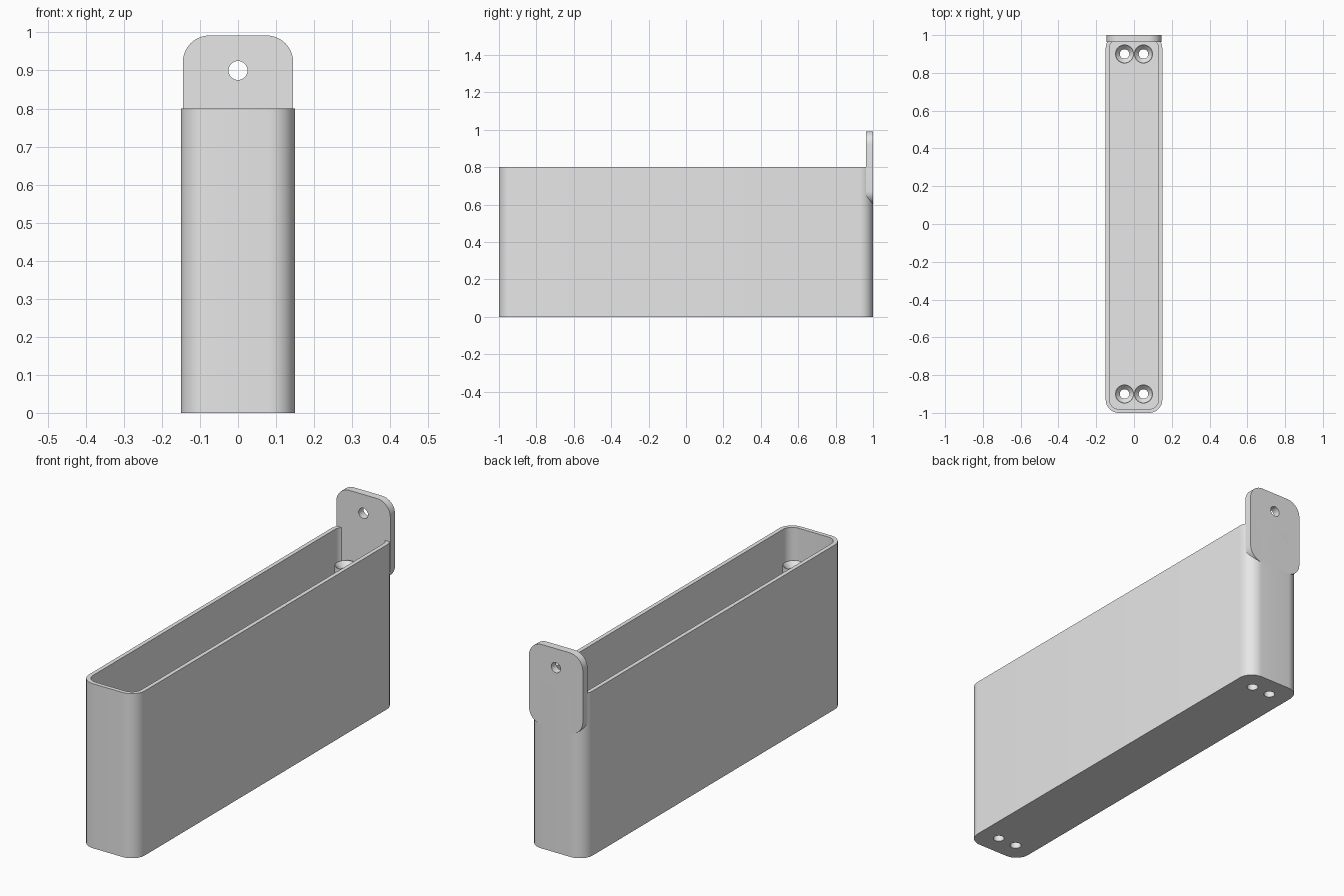
import bpy, bmesh, math
from mathutils import Matrix, Vector

cube = bpy.data.objects.get("Cube")
if cube:
    bpy.data.objects.remove(cube, do_unlink=True)

grey = bpy.data.materials.new("light_grey")
grey.use_nodes = True
grey.diffuse_color = (0.8, 0.8, 0.8, 1)
grey.node_tree.nodes["Principled BSDF"].inputs["Base Color"].default_value = (0.8, 0.8, 0.8, 1)


def make_object(name, bm):
    bmesh.ops.recalc_face_normals(bm, faces=bm.faces)
    mesh = bpy.data.meshes.new(name)
    bm.to_mesh(mesh)
    bm.free()
    mesh.materials.append(grey)
    obj = bpy.data.objects.new(name, mesh)
    bpy.context.collection.objects.link(obj)
    return obj


def rounded_prism(name, half_w, half_h, radius, depth, matrix, steps=10):
    """Rounded rectangle in XY extruded along +Z, then placed by matrix."""
    bm = bmesh.new()
    verts = []
    for i, (sx, sy) in enumerate(((1, 1), (-1, 1), (-1, -1), (1, -1))):
        for k in range(steps + 1):
            a = math.pi / 2 * (i + k / steps)
            verts.append(bm.verts.new((sx * (half_w - radius) + radius * math.cos(a),
                                       sy * (half_h - radius) + radius * math.sin(a), 0)))
    face = bm.faces.new(verts)
    ext = bmesh.ops.extrude_face_region(bm, geom=[face])
    top = [v for v in ext["geom"] if isinstance(v, bmesh.types.BMVert)]
    bmesh.ops.translate(bm, verts=top, vec=(0, 0, depth))
    bm.transform(matrix)
    return make_object(name, bm)


def cylinder(name, radius, depth, matrix):
    bm = bmesh.new()
    bmesh.ops.create_cone(bm, cap_ends=True, segments=32, radius1=radius,
                          radius2=radius, depth=depth, matrix=matrix)
    return make_object(name, bm)


def cut(obj, cutter):
    """Subtract the cutter, bake the result and discard the cutter."""
    cutter.hide_render = True
    mod = obj.modifiers.new("cut", 'BOOLEAN')
    mod.operation, mod.solver, mod.object = 'DIFFERENCE', 'EXACT', cutter
    bpy.context.view_layer.objects.active = obj
    bpy.ops.object.modifier_apply(modifier=mod.name)
    bpy.data.objects.remove(cutter, do_unlink=True)


def lathe(name, profile, centre, steps=32):
    """Closed ring profile of (radius, height) pairs turned about Z."""
    bm = bmesh.new()
    rings = []
    for k in range(steps):
        a = math.tau * k / steps
        rings.append([bm.verts.new((r * math.cos(a), r * math.sin(a), z)) for r, z in profile])
    n = len(profile)
    for k in range(steps):
        a, b = rings[k], rings[(k + 1) % steps]
        for j in range(n):
            bm.faces.new((a[j], b[j], b[(j + 1) % n], a[(j + 1) % n]))
    bm.transform(Matrix.Translation(centre))
    return make_object(name, bm)


WALL, HEIGHT, BORE, POST_TOP = 0.02, 0.8, 0.025, 0.66
post_spots = [(x, y) for x in (-0.05, 0.05) for y in (-0.9, 0.9)]

# Open tray with rounded vertical corners
tray = rounded_prism("tray", 0.15, 1.0, 0.07, HEIGHT, Matrix())
cut(tray, rounded_prism("cavity", 0.15 - WALL, 1 - WALL, 0.05, HEIGHT,
                        Matrix.Translation((0, 0, WALL))))
for x, y in post_spots:
    cut(tray, cylinder("floor_hole", BORE, 0.2, Matrix.Translation((x, y, 0))))

# Hanging tab at the back with one round hole
upright = Matrix.Rotation(math.pi / 2, 4, 'X')
tab = rounded_prism("hanging_tab", 0.145, 0.195, 0.07, 0.037,
                    Matrix.Translation((0, 1, 0.797)) @ upright)
cut(tab, cylinder("tab_hole", BORE, 0.2, Matrix.Translation((0, 1, 0.9)) @ upright))

# Hollow screw posts with countersunk tops
posts = [lathe("screw_post", [(BORE, WALL), (0.05, WALL), (0.05, POST_TOP),
                              (0.047, POST_TOP), (BORE, POST_TOP - 0.025)], (x, y, 0))
         for x, y in post_spots]

# Smooth the rounded surfaces and keep the rims crisp
for obj in [tray, tab] + posts:
    bpy.ops.object.select_all(action='DESELECT')
    obj.select_set(True)
    bpy.context.view_layer.objects.active = obj
    bpy.ops.object.shade_smooth_by_angle(angle=math.radians(30))
